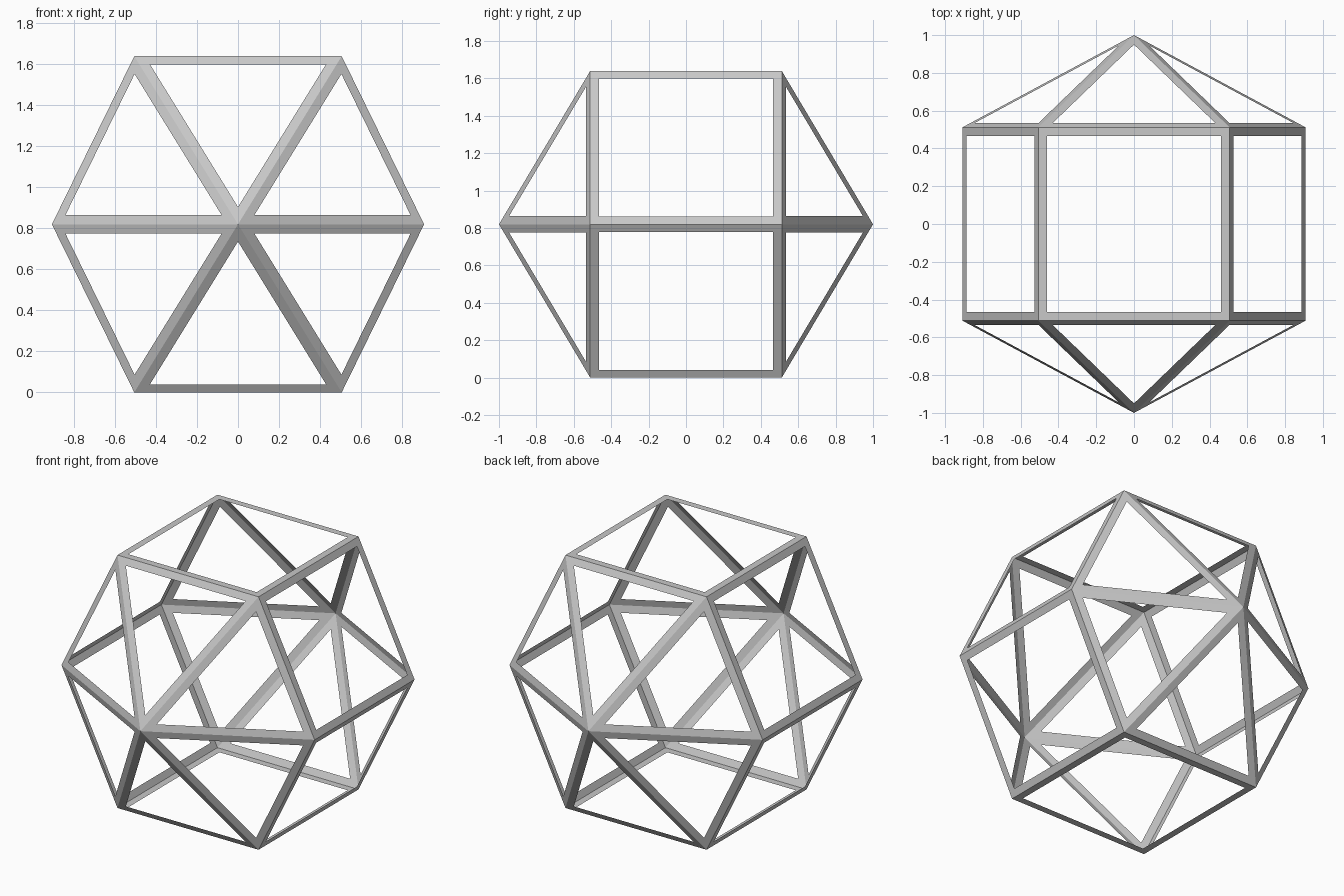
import bpy
import bmesh

if "Cube" in bpy.data.objects:
    bpy.data.objects.remove(bpy.data.objects["Cube"])

MID_Z = 0.82      # height of the horizontal axis
RING_Y = 0.512    # distance of each hexagon from the centre
BAR = 0.046       # width of the flat strip along every face border

# Single grey material
grey = bpy.data.materials.new("grey")
grey.use_nodes = True
colour = (0.58, 0.58, 0.58, 1)
grey.diffuse_color = colour
grey.node_tree.nodes["Principled BSDF"].inputs["Base Color"].default_value = colour

# Hexagonal profile seen from the front
hexagon = [(0.908, 0), (0.506, 0.82), (-0.506, 0.82),
           (-0.908, 0), (-0.506, -0.82), (0.506, -0.82)]

bm = bmesh.new()


def ring(y):
    return [bm.verts.new((x, y, MID_Z + z)) for x, z in hexagon]


# Elongated hexagonal bipyramid: side panels plus a pointed cap at each end
front, back = ring(-RING_Y), ring(RING_Y)
front_tip = bm.verts.new((0, -1, MID_Z))
back_tip = bm.verts.new((0, 1, MID_Z))
for i in range(6):
    j = (i + 1) % 6
    bm.faces.new((front[i], front[j], back[j], back[i]))
    bm.faces.new((front[j], front[i], front_tip))
    bm.faces.new((back[i], back[j], back_tip))
bmesh.ops.recalc_face_normals(bm, faces=bm.faces[:])

# Open every panel, leaving folded strips along the edges
panels = bm.faces[:]
bmesh.ops.inset_individual(bm, faces=panels, thickness=BAR, use_even_offset=True)
bmesh.ops.delete(bm, geom=panels, context="FACES_ONLY")
loose = [e for e in bm.edges if not e.link_faces]
bmesh.ops.delete(bm, geom=loose, context="EDGES")

mesh = bpy.data.meshes.new("open_frame")
bm.to_mesh(mesh)
bm.free()
mesh.materials.append(grey)
frame = bpy.data.objects.new("open_frame", mesh)
bpy.context.collection.objects.link(frame)
